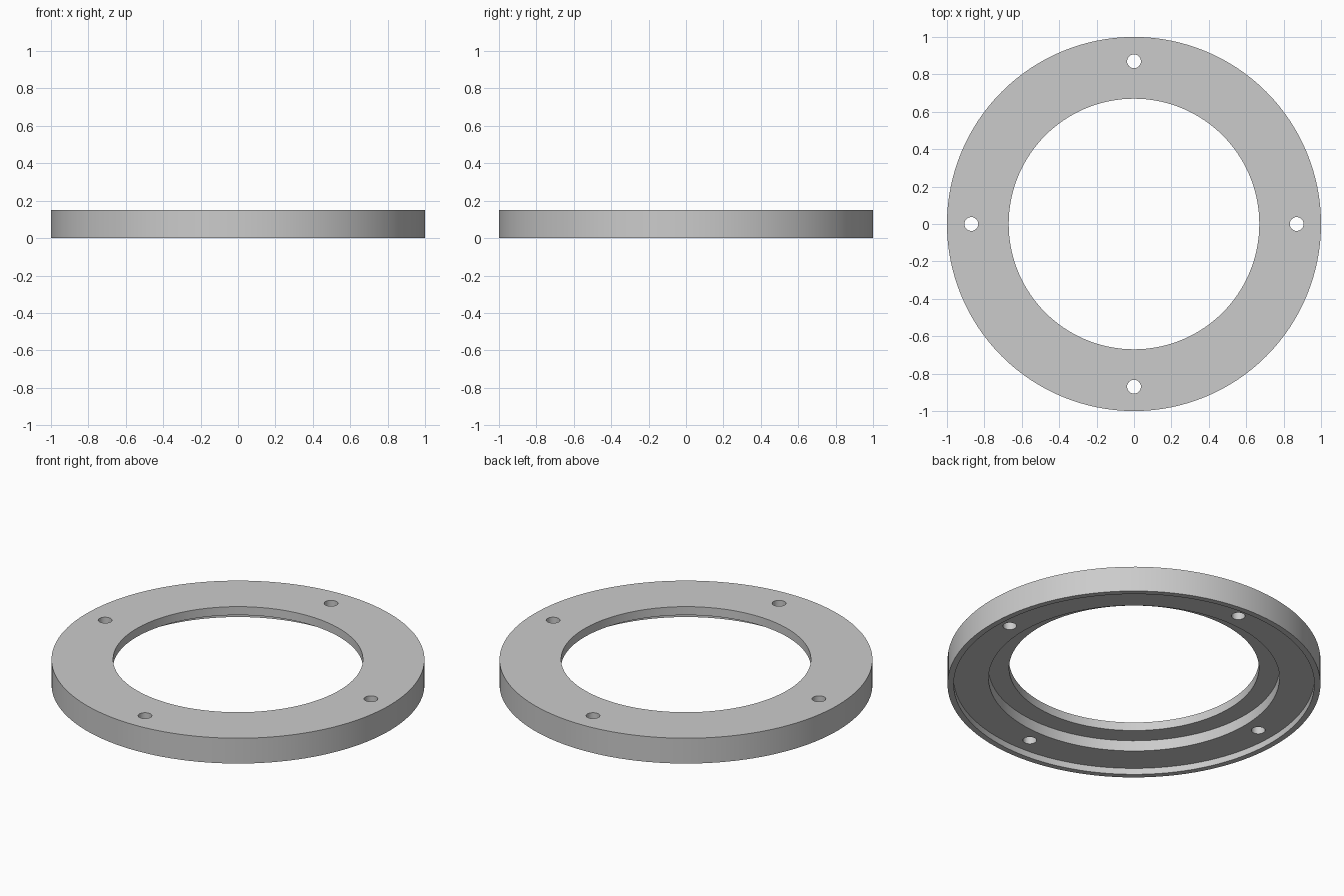
import bpy
import bmesh
import math
from mathutils import Matrix, Vector

cube = bpy.data.objects.get("Cube")
if cube:
    bpy.data.objects.remove(cube, do_unlink=True)

SEGMENTS = 128

# Plain grey material
grey = bpy.data.materials.new("plain grey")
grey.use_nodes = True
colour = (0.6, 0.6, 0.6, 1)
grey.diffuse_color = colour
grey.node_tree.nodes["Principled BSDF"].inputs["Base Color"].default_value = colour


def add_object(name, bm):
    bmesh.ops.recalc_face_normals(bm, faces=bm.faces[:])
    mesh = bpy.data.meshes.new(name)
    bm.to_mesh(mesh)
    bm.free()
    mesh.materials.append(grey)
    obj = bpy.data.objects.new(name, mesh)
    bpy.context.collection.objects.link(obj)
    return obj


# Flange ring: stepped (radius, height) section turned about z
section = [(0.67, 0.15), (1, 0.15), (1, 0), (0.967, 0),
           (0.967, 0.037), (0.78, 0.037), (0.78, 0.1), (0.67, 0.1)]
bm = bmesh.new()
verts = [bm.verts.new((r, 0, z)) for r, z in section]
edges = [bm.edges.new((v, verts[i - 1])) for i, v in enumerate(verts)]
bmesh.ops.spin(bm, geom=verts + edges, cent=(0, 0, 0), axis=(0, 0, 1),
               angle=math.tau, steps=SEGMENTS, use_merge=False)
bmesh.ops.remove_doubles(bm, verts=bm.verts[:], dist=0.0001)
ring = add_object("flange_ring", bm)

# Four bolt holes on the axes
bm = bmesh.new()
for i in range(4):
    spot = Matrix.Rotation(i * math.pi / 2, 4, "Z") @ Vector((0.87, 0, 0.1))
    bmesh.ops.create_cone(bm, cap_ends=True, segments=32, radius1=0.037,
                          radius2=0.037, depth=0.4,
                          matrix=Matrix.Translation(spot))
cutter = add_object("bolt_hole_cutter", bm)
cutter.hide_render = True

holes = ring.modifiers.new("bolt holes", "BOOLEAN")
holes.operation = "DIFFERENCE"
holes.solver = "EXACT"
holes.object = cutter

bpy.ops.object.select_all(action="DESELECT")
ring.select_set(True)
bpy.context.view_layer.objects.active = ring
bpy.ops.object.modifier_apply(modifier=holes.name)
bpy.data.objects.remove(cutter, do_unlink=True)

# Smooth walls, sharp rims
bpy.ops.object.shade_smooth_by_angle(angle=math.radians(30))
